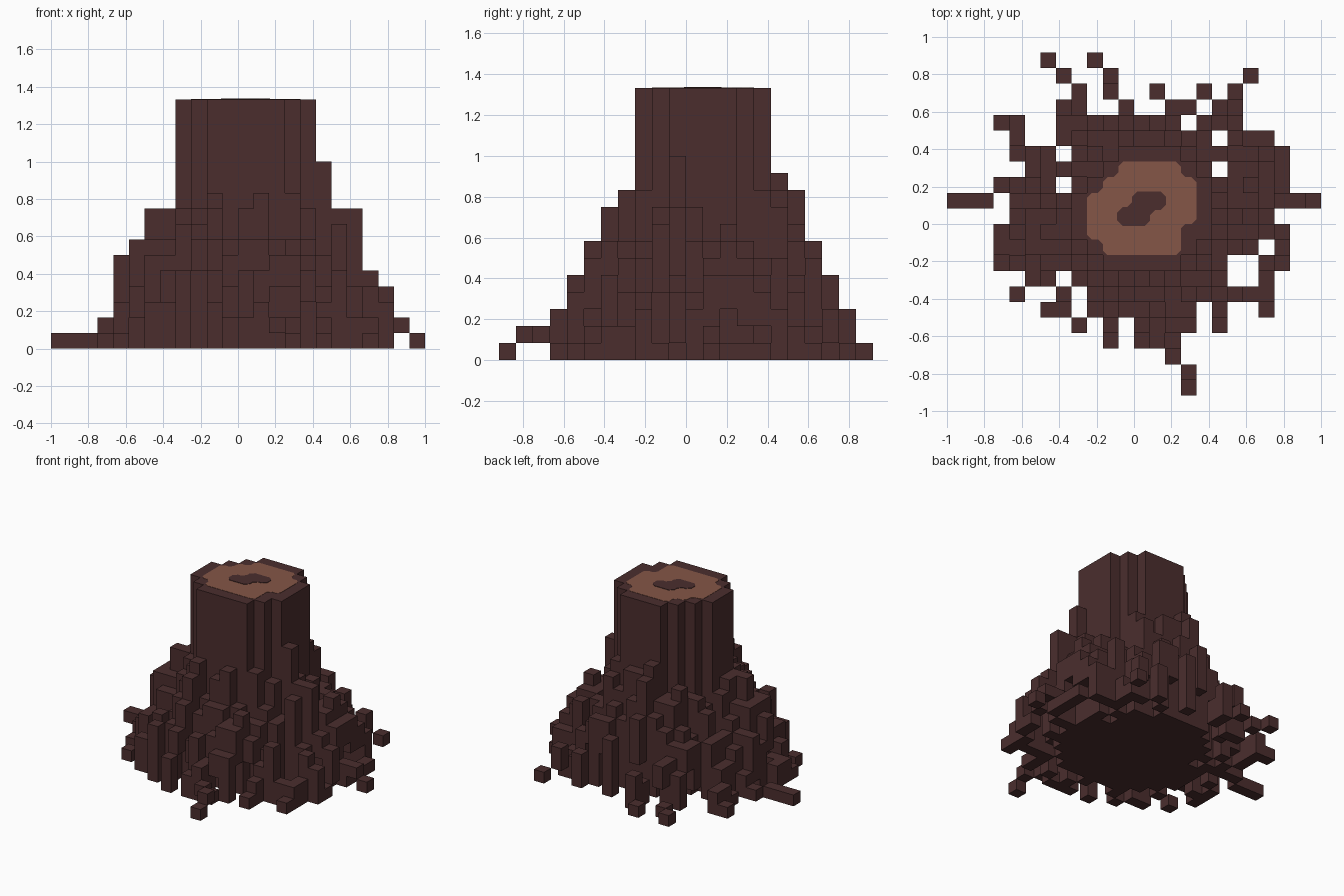
import bpy, bmesh, math, random
from mathutils import Vector

cube = bpy.data.objects.get("Cube")
if cube:
    bpy.data.objects.remove(cube)

random.seed(7)
S = 1 / 12                       # size of one block
TOP = 16                         # trunk height in blocks


def material(name, rgb):
    m = bpy.data.materials.new(name)
    m.use_nodes = True
    m.diffuse_color = (*rgb, 1)
    m.node_tree.nodes["Principled BSDF"].inputs["Base Color"].default_value = (*rgb, 1)
    return m


bark = material("dark bark", (0.070, 0.027, 0.027))
wood = material("cut wood", (0.235, 0.094, 0.063))


def finish(name, bm, mat):
    me = bpy.data.meshes.new(name)
    bm.to_mesh(me)
    bm.free()
    me.materials.append(mat)
    ob = bpy.data.objects.new(name, me)
    bpy.context.collection.objects.link(ob)
    return ob


def spans(rows, first=0):
    """Turn 'a-b c' column spans, one text per row from the back, into cells."""
    cells = set()
    for r, text in enumerate(rows, first):
        for part in text.split():
            a, _, b = part.partition("-")
            cells.update((i, 21 - r) for i in range(int(a), int(b or a) + 1))
    return cells


# Ground plan of the roots, back row first
plan = spans(["6 9", "7 10 19", "8 10 13 16 18", "7-8 11 14-15 17-18",
              "3-4 7-14 16-18", "4 7-16 18-20", "4-6 8-21", "5-16 18-21",
              "3-6 8-21", "0-2 4-23", "4-20", "3-21", "3-19 21", "3-17 20-21",
              "5-6 8-17 20", "4 7 9-20", "6-7 9-15 17 20", "8 10 12-15 17",
              "10 12-14", "14", "15", "15"])
# Round trunk plan
trunk = spans(["11-14", "10-15", "9-16", "8-16", "8-16", "8-16", "9-15", "10-14"], 6)

# Highest block allowed in each column (left to right) and row (front to back)
cap_x = [1, 1, 1, 2, 6, 7, 9, 9] + [16] * 9 + [12, 9, 9, 5, 4, 2, 1]
cap_y = [1, 2, 2, 3, 5, 7, 9, 10] + [16] * 8 + [11, 10, 7, 5, 3, 1]


def distance(c):
    return min(math.hypot(c[0] - t[0], c[1] - t[1]) for t in trunk)


def cap(c):
    return min(cap_x[c[0]], cap_y[c[1]])


# Root heights fall away from the trunk with some unevenness
roots = sorted(plan - trunk)
dist = {c: distance(c) for c in roots}
height = {}
for c in roots:
    h = 10.2 - 1.55 * dist[c] + random.uniform(-1.8, 1.6)
    height[c] = max(1, min(cap(c), round(h)))

# Tallest ridge in every column and row
for axis in (0, 1):
    for n in range(24):
        line = [c for c in roots if c[axis] == n]
        if line and not any(t[axis] == n for t in trunk):
            best = min(line, key=lambda c: (-cap(c), dist[c]))
            height[best] = cap(best)

# Outer roots arch off the ground and touch down at their tips
base = {}
for c in roots:
    i, j = c
    out = Vector((i - 12, j - 11.5)).normalized()
    ahead = (round(i + out.x), round(j + out.y))
    tip = ahead not in plan
    lift = height[c] - random.choice((2, 2, 3, 4))
    base[c] = 0 if dist[c] < 2.5 or (tip and random.random() < 0.7) else max(0, min(3, lift))
for i, j in ((22, 12), (15, 1), (14, 2)):
    base[i, j], height[i, j] = 1, 2
for c in ((0, 12), (1, 12), (2, 12), (23, 12), (15, 0)):
    base[c], height[c] = 0, 1

trunk_blocks = {(i, j, k) for i, j in trunk for k in range(TOP)}
root_blocks = {(*c, k) for c in roots for k in range(base[c], height[c])}
solid = trunk_blocks | root_blocks


def block_skin(name, blocks):
    """Outer faces of a set of blocks, with flat areas merged."""
    bm = bmesh.new()
    verts = {}

    def vert(p):
        if p not in verts:
            verts[p] = bm.verts.new(((p[0] - 12) * S, (p[1] - 11) * S, p[2] * S))
        return verts[p]

    for b in sorted(blocks):
        for axis in range(3):
            for side in (0, 1):
                near = list(b)
                near[axis] += 2 * side - 1
                if tuple(near) in solid:
                    continue
                u, v = (axis + 1) % 3, (axis + 2) % 3
                loop = []
                for du, dv in ((0, 0), (1, 0), (1, 1), (0, 1)):
                    p = list(b)
                    p[axis] += side
                    p[u] += du
                    p[v] += dv
                    loop.append(vert(tuple(p)))
                bm.faces.new(loop if side else loop[::-1])
    bmesh.ops.dissolve_limit(bm, angle_limit=0.01, verts=bm.verts, edges=bm.edges)
    return finish(name, bm, bark)


block_skin("trunk", trunk_blocks)
block_skin("roots", root_blocks)


def plate(name, points, z, thick, mat):
    bm = bmesh.new()
    face = bm.faces.new([bm.verts.new((x, y, z)) for x, y in points])
    ext = bmesh.ops.extrude_face_region(bm, geom=[face])
    bmesh.ops.translate(bm, vec=(0, 0, thick),
                        verts=[g for g in ext["geom"] if isinstance(g, bmesh.types.BMVert)])
    bmesh.ops.recalc_face_normals(bm, faces=bm.faces)
    return finish(name, bm, mat)


def chamfered(points, r):
    """Cut every corner of an outline by r."""
    out = []
    for n, p in enumerate(points):
        p = Vector(p)
        for q in (points[n - 1], points[(n + 1) % len(points)]):
            out.append(p + (Vector(q) - p).normalized() * r)
    return out


# Sawn face of the trunk, stepped like the blocks below it
sawn = [(-1, 4), (-1, 3), (-2, 3), (-2, 2), (-3, 2), (-3, -1), (-2, -1), (-2, -2),
        (3, -2), (3, 0), (4, 0), (4, 3), (3, 3), (3, 4)]
plate("sawn_top", chamfered([(x * S, y * S) for x, y in sawn], 0.025),
      TOP * S - 0.004, 0.006, wood)

# Dark heart in the middle of the sawn face
heart = [(-0.09, -0.01), (0.085, -0.01), (0.085, 0.075), (0.17, 0.075),
         (0.17, 0.175), (-0.01, 0.175), (-0.01, 0.09), (-0.09, 0.09)]
plate("heartwood", chamfered(heart, 0.028), TOP * S - 0.003, 0.008, bark)
